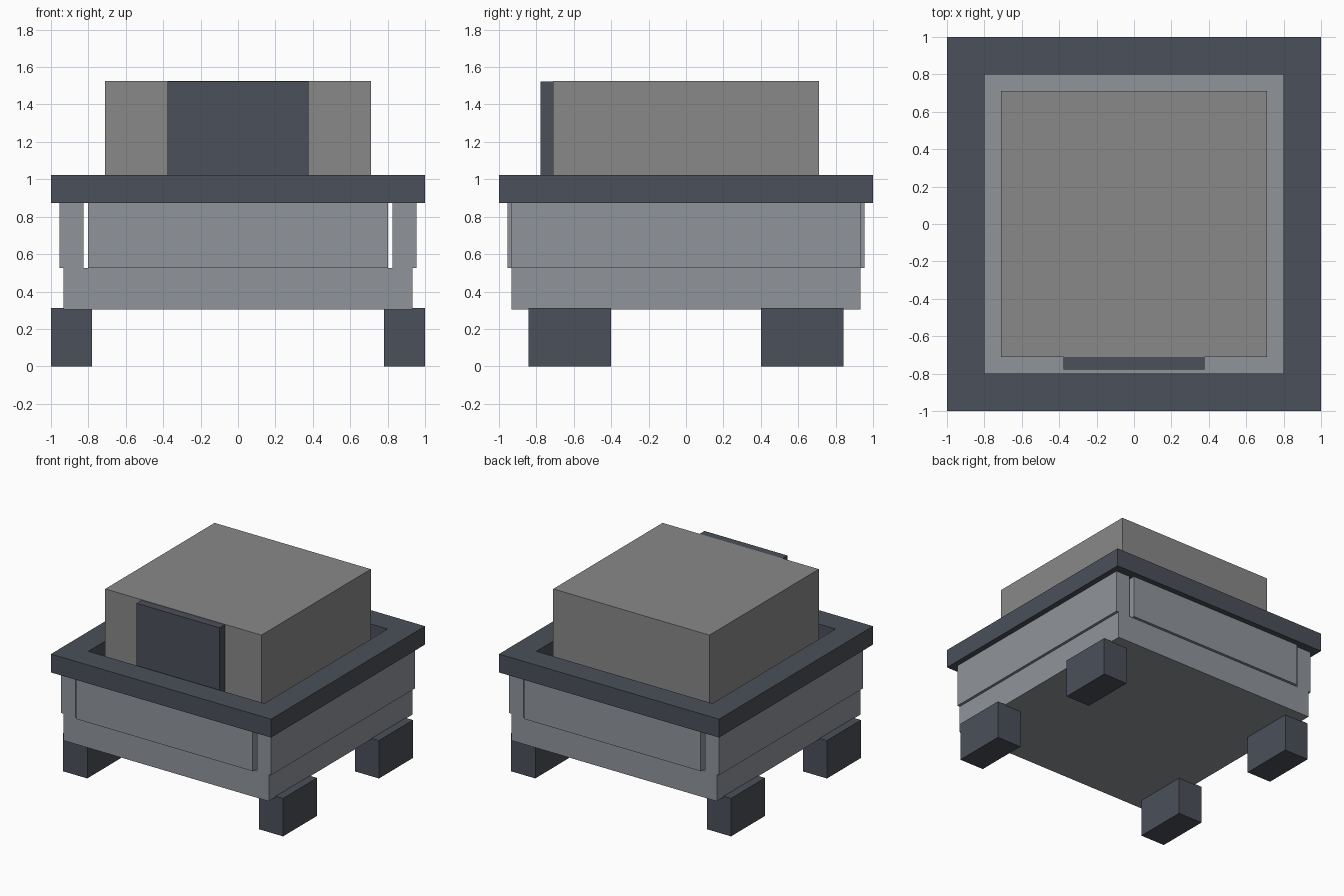
import bpy, bmesh
from mathutils import Vector

if "Cube" in bpy.data.objects:
    bpy.data.objects.remove(bpy.data.objects["Cube"])


def material(name, rgb):
    m = bpy.data.materials.new(name)
    m.diffuse_color = (*rgb, 1)
    m.use_nodes = True
    m.node_tree.nodes["Principled BSDF"].inputs["Base Color"].default_value = m.diffuse_color
    return m


DARK = material("dark_slate", (0.07, 0.08, 0.1))
LIGHT = material("light_steel", (0.28, 0.3, 0.33))
GREY = material("grey", (0.25, 0.25, 0.25))


def add_object(name, bm, mat):
    bmesh.ops.recalc_face_normals(bm, faces=bm.faces)
    mesh = bpy.data.meshes.new(name)
    bm.to_mesh(mesh)
    bm.free()
    mesh.materials.append(mat)
    obj = bpy.data.objects.new(name, mesh)
    bpy.context.collection.objects.link(obj)
    return obj


def box(name, x, y, z, mat):
    """Axis-aligned box from (min, max) ranges."""
    bm = bmesh.new()
    bmesh.ops.create_cube(bm, size=1)
    lo, hi = Vector((x[0], y[0], z[0])), Vector((x[1], y[1], z[1]))
    bmesh.ops.scale(bm, vec=hi - lo, verts=bm.verts)
    bmesh.ops.translate(bm, vec=(lo + hi) / 2, verts=bm.verts)
    return add_object(name, bm, mat)


def span(sign, a, b):
    return sorted((sign * a, sign * b))


def square_frame(name, outer, inner, z0, z1, mat):
    """Square ring extruded upward."""
    bm = bmesh.new()
    corners = [(-1, -1), (1, -1), (1, 1), (-1, 1)]
    o = [bm.verts.new((outer * x, outer * y, z0)) for x, y in corners]
    i = [bm.verts.new((inner * x, inner * y, z0)) for x, y in corners]
    faces = [bm.faces.new((o[k], o[(k + 1) % 4], i[(k + 1) % 4], i[k])) for k in range(4)]
    ext = bmesh.ops.extrude_face_region(bm, geom=faces, use_keep_orig=True)
    top = [v for v in ext["geom"] if isinstance(v, bmesh.types.BMVert)]
    bmesh.ops.translate(bm, vec=(0, 0, z1 - z0), verts=top)
    return add_object(name, bm, mat)


# Feet
for sx, side in ((-1, "left"), (1, "right")):
    for sy, end in ((-1, "front"), (1, "back")):
        box(f"{end}_{side}_foot", span(sx, 0.78, 1.0), span(sy, 0.402, 0.843), (0, 0.312), DARK)

# Base slab
box("base", (-0.933, 0.933), (-0.933, 0.933), (0.305, 0.525), LIGHT)

# Wall panels, with narrow slots beside the front and back ones
for s, side, end in ((-1, "left", "front"), (1, "right", "back")):
    box(f"{side}_panel", span(s, 0.826, 0.955), (-0.933, 0.933), (0.525, 0.872), LIGHT)
    box(f"{end}_panel", (-0.802, 0.802), span(s, 0.826, 0.955), (0.525, 0.872), LIGHT)

# Rim around the opening
square_frame("rim", 1.0, 0.8, 0.872, 1.023, DARK)

# Centre block standing on the base, with a plate on its front
box("centre_block", (-0.71, 0.71), (-0.71, 0.71), (0.525, 1.525), GREY)
box("front_plate", (-0.377, 0.377), (-0.778, -0.71), (0.525, 1.522), DARK)
